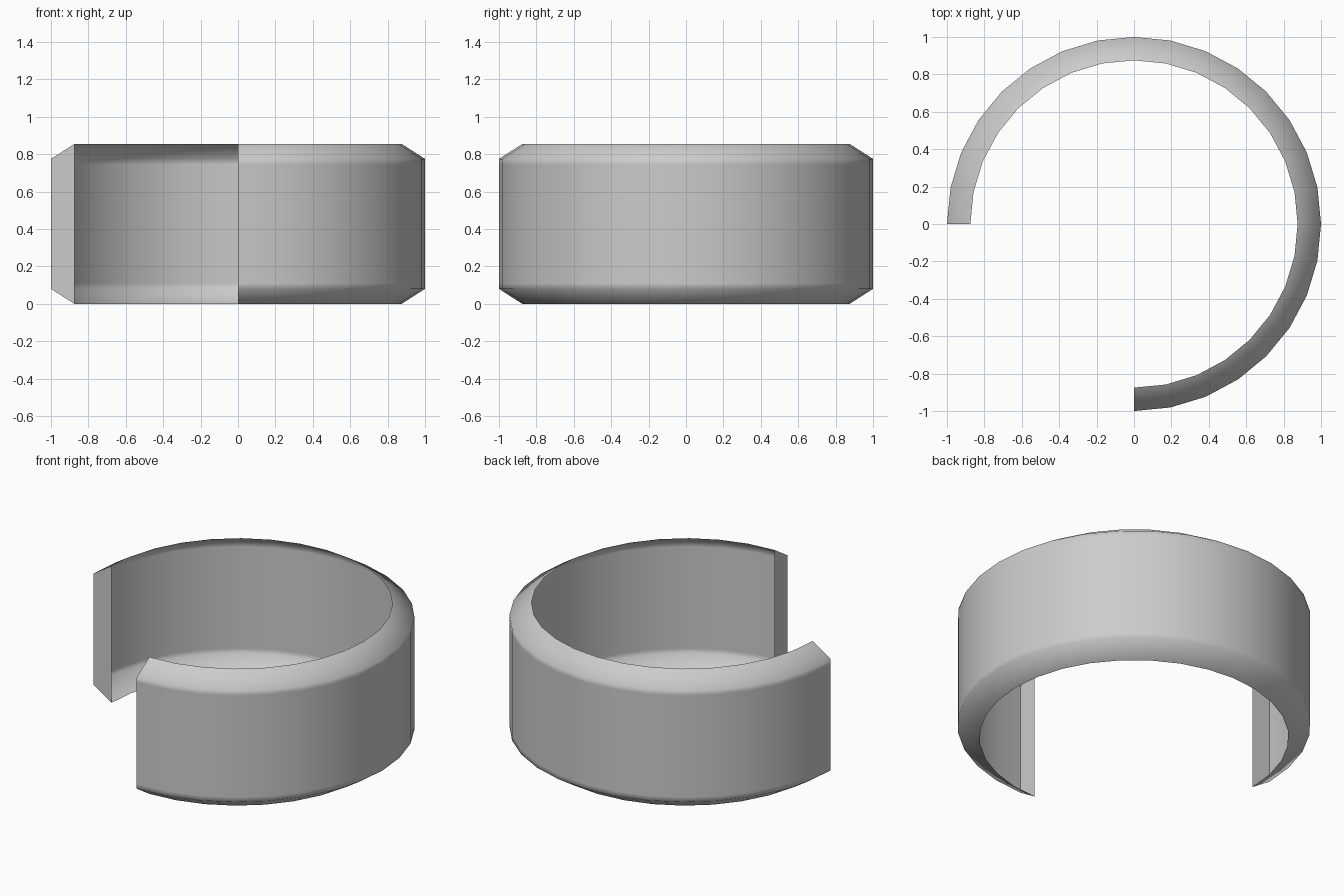
import bpy, bmesh, math

if "Cube" in bpy.data.objects:
    bpy.data.objects.remove(bpy.data.objects["Cube"])

R, RIN = 1.0, 0.875          # outer wall and rim radius
H, C = 0.855, 0.08           # total height, chamfer height
SEGMENTS = 24                # 270 degrees at 32 sides per turn

# Open cross-section: lower chamfer, wall with support loops, upper chamfer
profile = [(RIN, 0), (R, C), (R, C + 0.03), (R, H - C - 0.03), (R, H - C), (RIN, H)]

bm = bmesh.new()


def ring_point(r, z, angle):
    return bm.verts.new((r * math.cos(angle), r * math.sin(angle), z))


# Sweep from the front (-y) round through +x and +y to the left (-x)
columns = []
for i in range(SEGMENTS + 1):
    a = math.radians(-90 + 270 * i / SEGMENTS)
    columns.append([ring_point(r, z, a) for r, z in profile])
for c0, c1 in zip(columns, columns[1:]):
    for j in range(len(profile) - 1):
        bm.faces.new((c0[j], c1[j], c1[j + 1], c0[j + 1]))

# Flat plates closing both ends of the band
bm.faces.new(columns[0])
bm.faces.new(columns[-1][::-1])

mesh = bpy.data.meshes.new("open_band")
bm.to_mesh(mesh)
bm.free()
band = bpy.data.objects.new("open_band", mesh)
bpy.context.collection.objects.link(band)

# Smooth wall and chamfers, crisp end plates
bpy.context.view_layer.objects.active = band
band.select_set(True)
bpy.ops.object.shade_smooth_by_angle(angle=math.radians(65))
